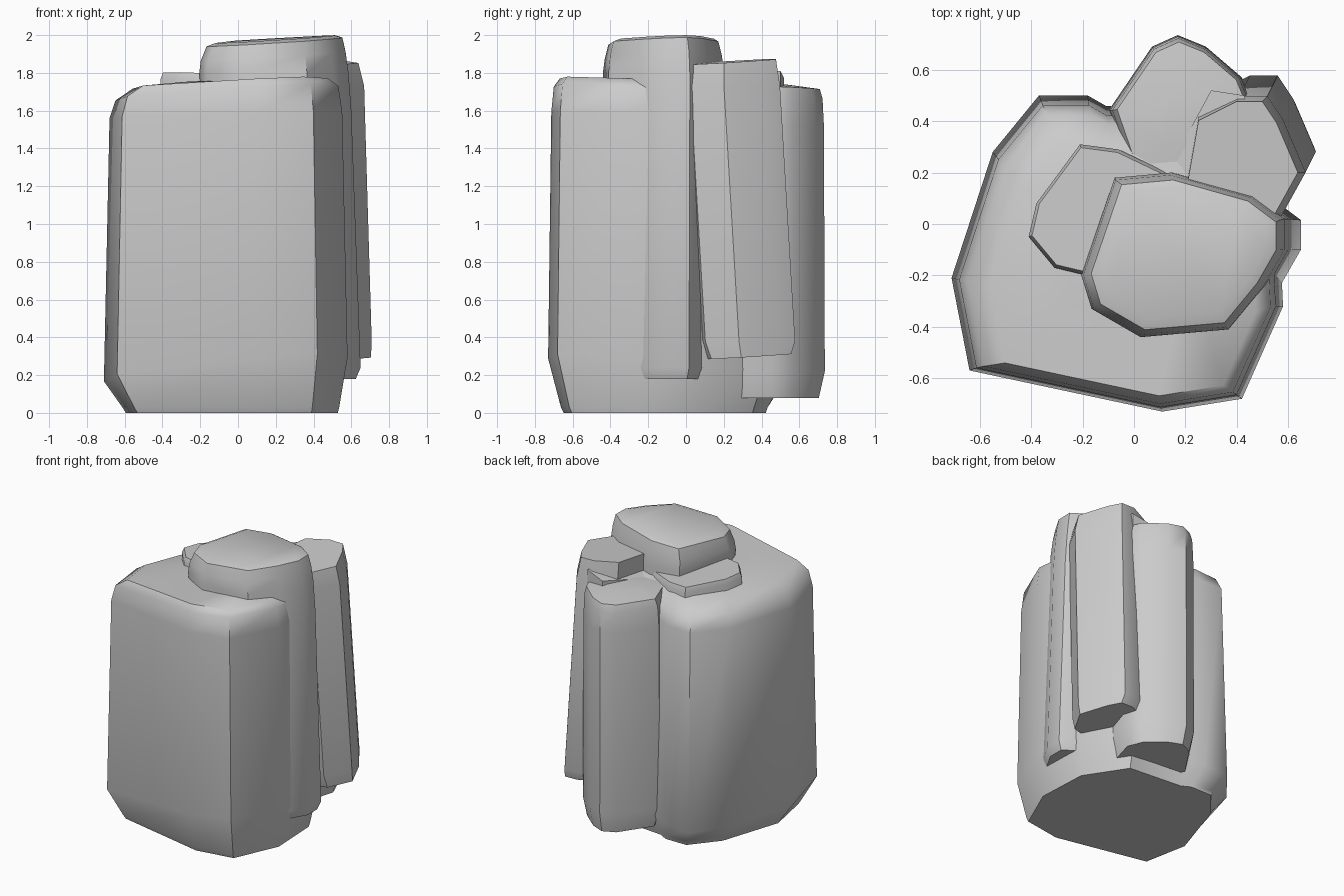
import bpy, bmesh, math


def column(name, outline, rings, tilt=(0, 0)):
    """Loft a counter-clockwise outline. Ring: z, scale, dx, dy, tilt factor"""
    cx = sum(p[0] for p in outline) / len(outline)
    cy = sum(p[1] for p in outline) / len(outline)
    bm = bmesh.new()
    loops = []
    for z, s, dx, dy, lean in rings:
        loop = []
        for x, y in outline:
            u, v = (x - cx) * s, (y - cy) * s
            dz = (tilt[0] * u + tilt[1] * v) * lean
            loop.append(bm.verts.new((cx + u + dx, cy + v + dy, z + dz)))
        loops.append(loop)
    n = len(outline)
    for a, b in zip(loops, loops[1:]):
        for i in range(n):
            j = (i + 1) % n
            bm.faces.new((a[i], a[j], b[j], b[i]))
    bm.faces.new(loops[0][::-1])
    bm.faces.new(loops[-1])
    bmesh.ops.recalc_face_normals(bm, faces=bm.faces)
    mesh = bpy.data.meshes.new(name)
    bm.to_mesh(mesh)
    bm.free()
    ob = bpy.data.objects.new(name, mesh)
    bpy.context.collection.objects.link(ob)
    bpy.context.view_layer.objects.active = ob
    ob.select_set(True)
    bpy.ops.object.shade_smooth_by_angle(angle=math.radians(45))
    ob.select_set(False)
    return ob


# Broad main rock with chamfered foot and shoulders
column("main_rock",
       [(-0.71, -0.21), (-0.64, -0.57), (0.11, -0.73), (0.42, -0.68),
        (0.58, -0.32), (0.56, 0.1), (0.35, 0.42), (-0.11, 0.46),
        (-0.18, 0.5), (-0.37, 0.5), (-0.55, 0.28)],
       [(0.0, 0.87, 0.03, -0.01, 0), (0.03, 0.89, 0.025, -0.01, 0),
        (0.21, 1.0, 0, 0, 1.8),
        (1.57, 0.955, 0, -0.015, 0.5), (1.68, 0.915, 0.005, -0.03, 1.2),
        (1.735, 0.8, 0.02, -0.08, 1), (1.755, 0.4, 0.03, -0.06, 0.5)],
       (0.05, -0.05))

# Tallest column, rising through the top and showing on the right side
column("tall_column",
       [(-0.16, -0.2), (-0.12, -0.33), (0.07, -0.44), (0.41, -0.41),
        (0.55, -0.24), (0.63, -0.1), (0.63, 0.02), (0.51, 0.11),
        (0.19, 0.2), (-0.03, 0.18)],
       [(0.18, 0.9, 0.03, 0, 0), (0.24, 0.97, 0.03, 0, 0),
        (1.6, 1.0, -0.03, 0, 0), (1.8, 1.0, -0.045, 0, 0),
        (1.89, 0.97, -0.05, 0, 1), (1.965, 0.91, -0.045, 0, 1),
        (1.98, 0.8, -0.045, 0.01, 1)],
       (0.06, 0.02))

# Low ledge beside the tall column
column("left_ledge",
       [(-0.41, -0.05), (-0.31, -0.17), (-0.1, -0.22), (0.15, 0.0),
        (0.15, 0.19), (-0.06, 0.29), (-0.21, 0.31), (-0.38, 0.08)],
       [(1.5, 1.0, 0, 0, 0), (1.75, 1.0, 0, 0, 1), (1.785, 0.95, 0, 0, 1)],
       (-0.05, -0.05))

# Leaning column at the back right
column("back_right_column",
       [(0.22, 0.12), (0.45, 0.02), (0.6, 0.06), (0.7, 0.24), (0.61, 0.45),
        (0.55, 0.54), (0.44, 0.54), (0.28, 0.46)],
       [(0.3, 0.88, 0.03, 0.045, 1), (0.38, 0.99, 0.01, 0.04, 0),
        (1.73, 0.99, -0.03, -0.04, 0), (1.86, 0.92, -0.045, -0.045, 1)],
       (-0.02, 0.06))

# Saddle blending the back right column down to the back column
column("back_saddle",
       [(0.1, 0.15), (0.5, 0.1), (0.43, 0.5), (0.3, 0.52)],
       [(1.5, 1.0, 0, 0, 0), (1.78, 1.0, 0, 0, 1)],
       (0.3, 0.0))

# Back column
column("back_column",
       [(-0.1, 0.44), (0.0, 0.15), (0.4, 0.2), (0.47, 0.45),
        (0.42, 0.57), (0.28, 0.69), (0.17, 0.735), (0.07, 0.69)],
       [(0.08, 0.87, 0, 0, 0), (0.22, 1.0, 0, 0, 0),
        (1.52, 0.98, 0, 0, 0), (1.67, 0.95, 0, 0, 1),
        (1.72, 0.89, 0, 0, 1), (1.74, 0.4, 0, -0.05, 1)],
       (0.03, -0.02))
